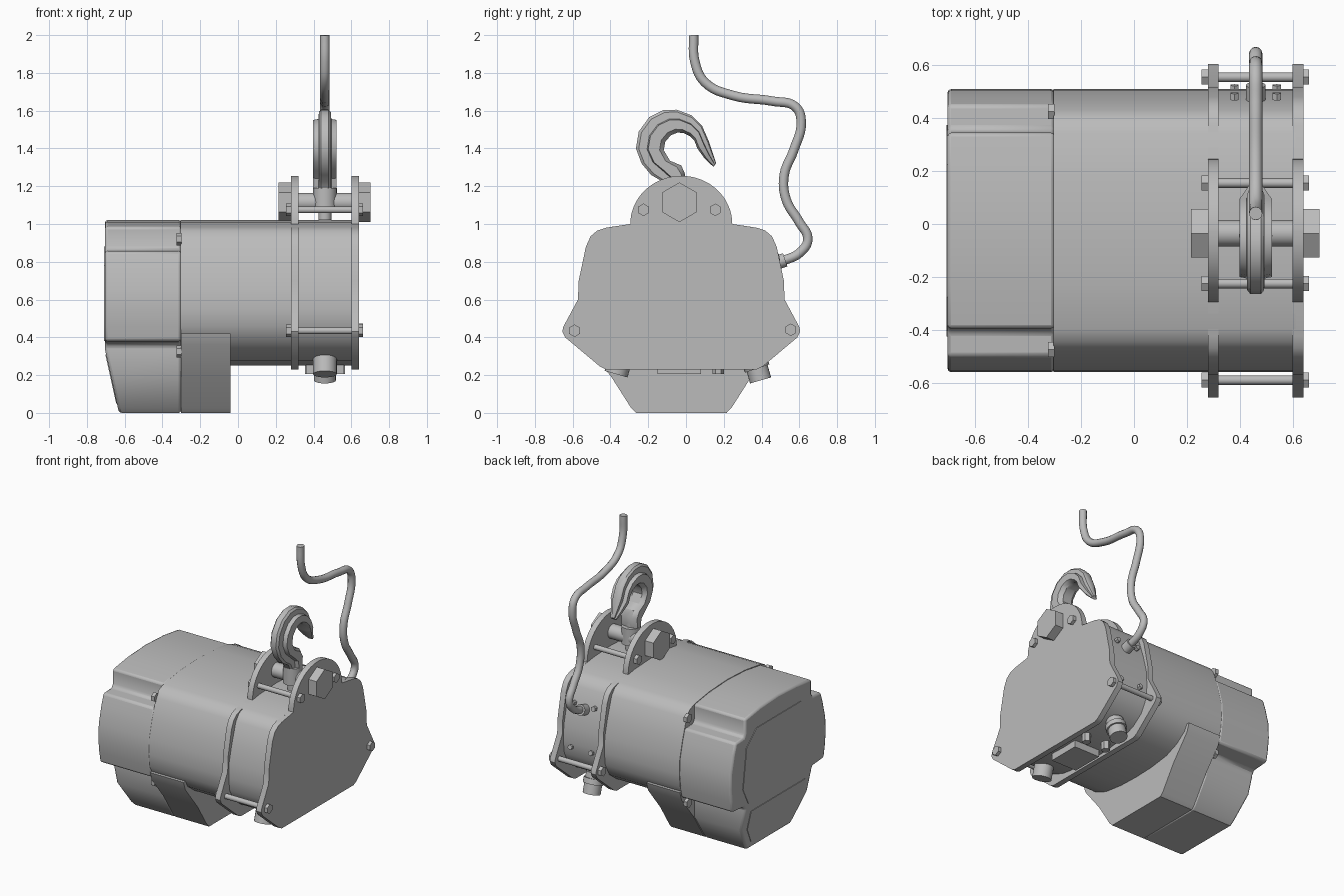
import bpy, bmesh, math
from mathutils import Vector

cube = bpy.data.objects.get("Cube")
if cube:
    bpy.data.objects.remove(cube, do_unlink=True)

GREY = (0.5, 0.5, 0.5, 1)
grey = bpy.data.materials.new("grey_metal")
grey.use_nodes = True
grey.diffuse_color = GREY
grey.node_tree.nodes["Principled BSDF"].inputs["Base Color"].default_value = GREY

MID = -0.025      # middle of the casing in y
HOOK_X = 0.46     # plane of hook and cable
parts = []


def finish(name, bm, bevel=0):
    bmesh.ops.recalc_face_normals(bm, faces=bm.faces)
    mesh = bpy.data.meshes.new(name)
    bm.to_mesh(mesh)
    bm.free()
    ob = bpy.data.objects.new(name, mesh)
    bpy.context.collection.objects.link(ob)
    mesh.materials.append(grey)
    parts.append(ob)
    if bevel:
        mod = ob.modifiers.new("soft_edges", 'BEVEL')
        mod.width, mod.segments = bevel, 2
        mod.limit_method, mod.angle_limit = 'ANGLE', math.radians(50)
    return ob


def prism_mesh(outline, x0, x1):
    """Outline of (y, z) points pushed along x."""
    bm = bmesh.new()
    face = bm.faces.new([bm.verts.new((x0, y, z)) for y, z in outline])
    new = bmesh.ops.extrude_face_region(bm, geom=[face])["geom"]
    verts = [v for v in new if isinstance(v, bmesh.types.BMVert)]
    bmesh.ops.translate(bm, vec=(x1 - x0, 0, 0), verts=verts)
    return bm


def prism(name, outline, x0, x1, bevel=0):
    return finish(name, prism_mesh(outline, x0, x1), bevel)


def mirrored(half):
    """Half outline, top to bottom, completed on the other side."""
    left = [(MID - w, z) for w, z in reversed(half) if w > 0]
    return [(MID + w, z) for w, z in half] + left


def disc(y, z, r, sides):
    steps = [math.tau * i / sides + math.pi / 2 for i in range(sides)]
    return [(y + r * math.cos(a), z + r * math.sin(a)) for a in steps]


def rod(name, start, end, r, sides=24):
    start, end = Vector(start), Vector(end)
    axis = end - start
    bm = bmesh.new()
    bmesh.ops.create_cone(bm, cap_ends=True, segments=sides, radius1=r,
                          radius2=r, depth=axis.length)
    turn = axis.to_track_quat('Z', 'Y').to_matrix()
    bmesh.ops.rotate(bm, matrix=turn, verts=bm.verts)
    bmesh.ops.translate(bm, vec=(start + end) / 2, verts=bm.verts)
    return finish(name, bm)


def box(name, low, high):
    corners = [(low[1], low[2]), (high[1], low[2]), (high[1], high[2]), (low[1], high[2])]
    return prism(name, corners, low[0], high[0])


# Main casing: domed top and barrel belly
crown = [(0, 1.02), (0.2, 1.01), (0.37, 0.985)]
casing = crown + [(0.42, 0.965), (0.455, 0.92), (0.5, 0.78), (0.53, 0.66),
                  (0.535, 0.55), (0.525, 0.46), (0.48, 0.375), (0.4, 0.315),
                  (0.3, 0.275), (0.15, 0.255), (0, 0.25)]
prism("main_casing", mirrored(casing), -0.305, 0.61)

# End housing with four corner notches and a slanted lower face
housing = crown + [(0.37, 0.885), (0.385, 0.86), (0.475, 0.855), (0.5, 0.78),
                   (0.53, 0.66), (0.535, 0.55), (0.525, 0.46), (0.51, 0.38),
                   (0.385, 0.37), (0.37, 0.345), (0.37, 0.19), (0.265, 0.025),
                   (0.24, 0)]
bm = prism_mesh(mirrored(housing), -0.705, -0.3)
SLANT = 0.34
bmesh.ops.bisect_plane(bm, geom=bm.verts[:] + bm.edges[:] + bm.faces[:],
                       plane_co=(0, 0, SLANT), plane_no=(0, 0, 1))
for v in bm.verts:
    if v.co.x < -0.7 and v.co.z < SLANT:
        v.co.x += 0.22 * (SLANT - v.co.z)
finish("end_housing", bm, 0.014)

# Lower gearbox
gearbox = [(0.525, 0.42), (0.505, 0.36), (0.37, 0.19), (0.265, 0.025), (0.24, 0)]
prism("lower_gearbox", mirrored(gearbox), -0.302, -0.04)

# Thin covers on the end housing
cover = [(0.25, 0.88), (0.36, 0.78), (0.4, 0.5), (0.34, 0.38)]
prism("end_cover", mirrored(cover), -0.709, -0.7)
bm = prism_mesh(mirrored([(0.3, 0.31), (0.3, 0.17), (0.22, 0.05)]), -0.709, -0.701)
for v in bm.verts:
    v.co.x += 0.22 * (SLANT - v.co.z)
finish("slanted_cover", bm)

# Two side plates with rounded lifting ears
ear = []
for i in range(17):
    a = math.pi / 2 * (1 - i / 16)
    ear.append((0.27 * math.cos(a), 1.0 + 0.255 * math.sin(a)))
plate = ear + [(0.4, 0.98), (0.445, 0.965), (0.48, 0.935), (0.505, 0.88),
               (0.543, 0.7), (0.547, 0.6), (0.625, 0.455), (0.63, 0.43),
               (0.615, 0.4), (0.43, 0.245), (0.4, 0.23)]
for name, x0 in (("inner_side_plate", 0.28), ("outer_side_plate", 0.6)):
    prism(name, mirrored(plate), x0, x0 + 0.04)

# Tie rods with hex nuts
for y, z in ((-0.59, 0.435), (0.555, 0.44), (-0.225, 1.075), (0.155, 1.075)):
    prism("tie_rod", disc(y, z, 0.018, 16), 0.27, 0.65)
    for x in (0.255, 0.635):
        prism("tie_rod_nut", disc(y, z, 0.033, 6), x, x + 0.027)

# Hook axle with large hex heads
AXLE = (-0.035, 1.115)
prism("hook_axle", disc(*AXLE, 0.05, 32), 0.27, 0.65)
for x in (0.215, 0.635):
    prism("axle_head", disc(*AXLE, 0.105, 6), x, x + 0.067)

# Notch bolts
for y in (-0.475, 0.425):
    for z in (0.92, 0.325):
        prism("notch_bolt", disc(y, z, 0.033, 6), -0.325, -0.3)

# Hook: outer edge and inner edge pairs, lofted with a stepped section
edges = [((-0.1, 1.18), (-0.015, 1.19)), ((-0.125, 1.225), (-0.005, 1.265)),
         ((-0.185, 1.26), (-0.025, 1.31)), ((-0.235, 1.32), (-0.085, 1.335)),
         ((-0.265, 1.4), (-0.118, 1.39)), ((-0.25, 1.49), (-0.11, 1.435)),
         ((-0.195, 1.565), (-0.08, 1.47)), ((-0.12, 1.603), (-0.045, 1.484)),
         ((-0.05, 1.605), (-0.015, 1.482)), ((0.03, 1.575), (0.02, 1.465)),
         ((0.085, 1.52), (0.045, 1.44)), ((0.12, 1.44), (0.06, 1.4)),
         ((0.14, 1.38), (0.1, 1.345)), ((0.16, 1.32), (0.145, 1.303))]
section = [(0, 0.02), (0.1, 0.032), (0.4, 0.034), (0.44, 0.062), (0.85, 0.062), (1, 0.035)]
loop = section + [(t, -w) for t, w in reversed(section)]
bm = bmesh.new()
rings = []
for i, (outer, inner) in enumerate(edges):
    slim = min(1, (len(edges) - i) / 3)
    ring = []
    for t, w in loop:
        y, z = Vector(outer).lerp(Vector(inner), t)
        ring.append(bm.verts.new((HOOK_X + w * slim, y, z)))
    rings.append(ring)
for a, b in zip(rings, rings[1:]):
    for i in range(len(loop)):
        j = (i + 1) % len(loop)
        bm.faces.new((a[i], a[j], b[j], b[i]))
bm.faces.new(rings[0])
bm.faces.new(rings[-1])
finish("hook", bm)
rod("hook_shank", (HOOK_X, -0.045, 1.02), (HOOK_X, -0.045, 1.24), 0.035)
rod("hook_collar", (HOOK_X, -0.045, 1.07), (HOOK_X, -0.045, 1.19), 0.063)

# Power cable
path = [(0.04, 2.0), (0.047, 1.86), (0.1, 1.75), (0.25, 1.68), (0.46, 1.65),
        (0.58, 1.62), (0.61, 1.54), (0.57, 1.39), (0.52, 1.26), (0.53, 1.13),
        (0.6, 1.01), (0.645, 0.92), (0.605, 0.85), (0.5, 0.8)]
curve = bpy.data.curves.new("power_cable", 'CURVE')
curve.dimensions = '3D'
curve.bevel_depth, curve.bevel_resolution = 0.025, 4
curve.use_fill_caps = True
curve.resolution_u = 6
spline = curve.splines.new('BEZIER')
spline.bezier_points.add(len(path) - 1)
for point, (y, z) in zip(spline.bezier_points, path):
    point.co = (HOOK_X, y, z)
    point.handle_left_type = point.handle_right_type = 'AUTO'
curve.materials.append(grey)
cable = bpy.data.objects.new("power_cable", curve)
bpy.context.collection.objects.link(cable)
rod("cable_gland", (HOOK_X, 0.45, 0.785), (HOOK_X, 0.525, 0.81), 0.037)

# Back panel screws
for x in (0.38, 0.54):
    for y, z in ((0.47, 0.82), (0.5, 0.52)):
        rod("panel_screw", (x, y, z), (x, y + 0.025, z + 0.005), 0.018, 6)

# Fittings underneath
rod("front_outlet", (HOOK_X, -0.34, 0.31), (HOOK_X, -0.37, 0.205), 0.063)
rod("back_outlet", (HOOK_X, 0.355, 0.31), (HOOK_X, 0.395, 0.172), 0.058)
rod("back_outlet_collar", (HOOK_X, 0.365, 0.27), (HOOK_X, 0.377, 0.235), 0.068)
box("bottom_block", (0.36, -0.15, 0.205), (0.56, 0.08, 0.27))
for x in (0.38, 0.54):
    rod("bottom_screw", (x, 0.17, 0.27), (x, 0.17, 0.205), 0.03, 6)

# Smooth shading with sharp edges kept
for ob in parts:
    ob.select_set(True)
bpy.context.view_layer.objects.active = parts[0]
bpy.ops.object.shade_smooth_by_angle(angle=math.radians(35))
